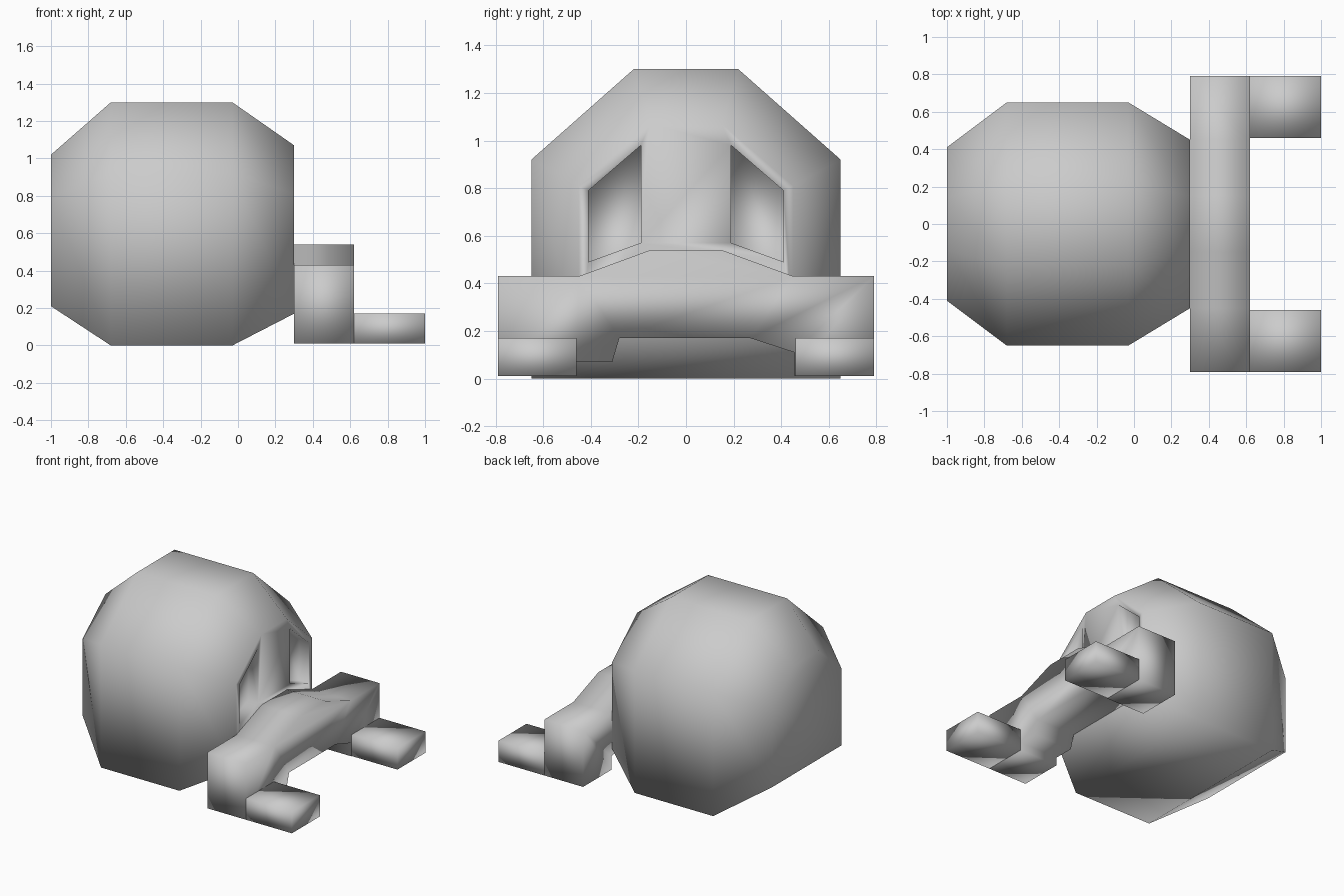
import bpy, bmesh

if "Cube" in bpy.data.objects:
    bpy.data.objects.remove(bpy.data.objects["Cube"])


def make_object(name, bm):
    bmesh.ops.recalc_face_normals(bm, faces=bm.faces)
    mesh = bpy.data.meshes.new(name)
    bm.to_mesh(mesh)
    bm.free()
    mesh.polygons.foreach_set("use_smooth", [True] * len(mesh.polygons))
    obj = bpy.data.objects.new(name, mesh)
    bpy.context.collection.objects.link(obj)
    return obj


def loft(name, sections):
    """Bridge (x, [(y, z), ...]) cross-sections and cap both ends."""
    bm = bmesh.new()
    rings = [[bm.verts.new((x, y, z)) for y, z in pts] for x, pts in sections]
    n = len(rings[0])
    for a, b in zip(rings, rings[1:]):
        for i in range(n):
            j = (i + 1) % n
            bm.faces.new((a[i], a[j], b[j], b[i]))
    bm.faces.new(rings[0])
    bm.faces.new(rings[-1])
    return make_object(name, bm)


def mirrored(half):
    return half + [(-y, z) for y, z in reversed(half)]


# Body: flat-bottomed six-sided shell tapering at both ends
middle = mirrored([(0.65, 0.0), (0.65, 0.92), (0.22, 1.30)])
rear = mirrored([(0.41, 0.21), (0.41, 0.79), (0.14, 1.02)])
face = mirrored([(0.45, 0.17), (0.45, 0.81), (0.15, 1.07)])
body = loft("body", [(-1.0, rear), (-0.68, middle), (-0.03, middle), (0.30, face)])

# Recessed eye sockets
eye = [(0.19, 0.57), (0.41, 0.49), (0.41, 0.79), (0.19, 0.98)]
for side, label in ((-1, "near"), (1, "far")):
    pts = [(side * y, z) for y, z in eye]
    cutter = loft("eye_cutter_" + label, [(0.22, pts), (0.40, pts)])
    cutter.hide_render = True
    cutter.hide_set(True)
    cut = body.modifiers.new("eye_socket_" + label, 'BOOLEAN')
    cut.operation = 'DIFFERENCE'
    cut.solver = 'EXACT'
    cut.object = cutter

# Shoulder bar with both legs
bar = [(0.79, 0.01), (0.79, 0.43), (0.45, 0.43), (0.15, 0.54),
       (-0.15, 0.54), (-0.45, 0.43), (-0.79, 0.43), (-0.79, 0.01),
       (-0.46, 0.01), (-0.46, 0.07), (-0.31, 0.07), (-0.28, 0.17),
       (0.27, 0.17), (0.455, 0.11), (0.455, 0.01)]
loft("shoulders_and_legs", [(0.30, bar), (0.62, bar)])

# Feet
for side, label in ((-1, "near"), (1, "far")):
    sole = [(side * y, z) for y, z in
            ((0.46, 0.01), (0.79, 0.01), (0.79, 0.17), (0.46, 0.17))]
    loft("foot_" + label, [(0.62, sole), (1.0, sole)])
